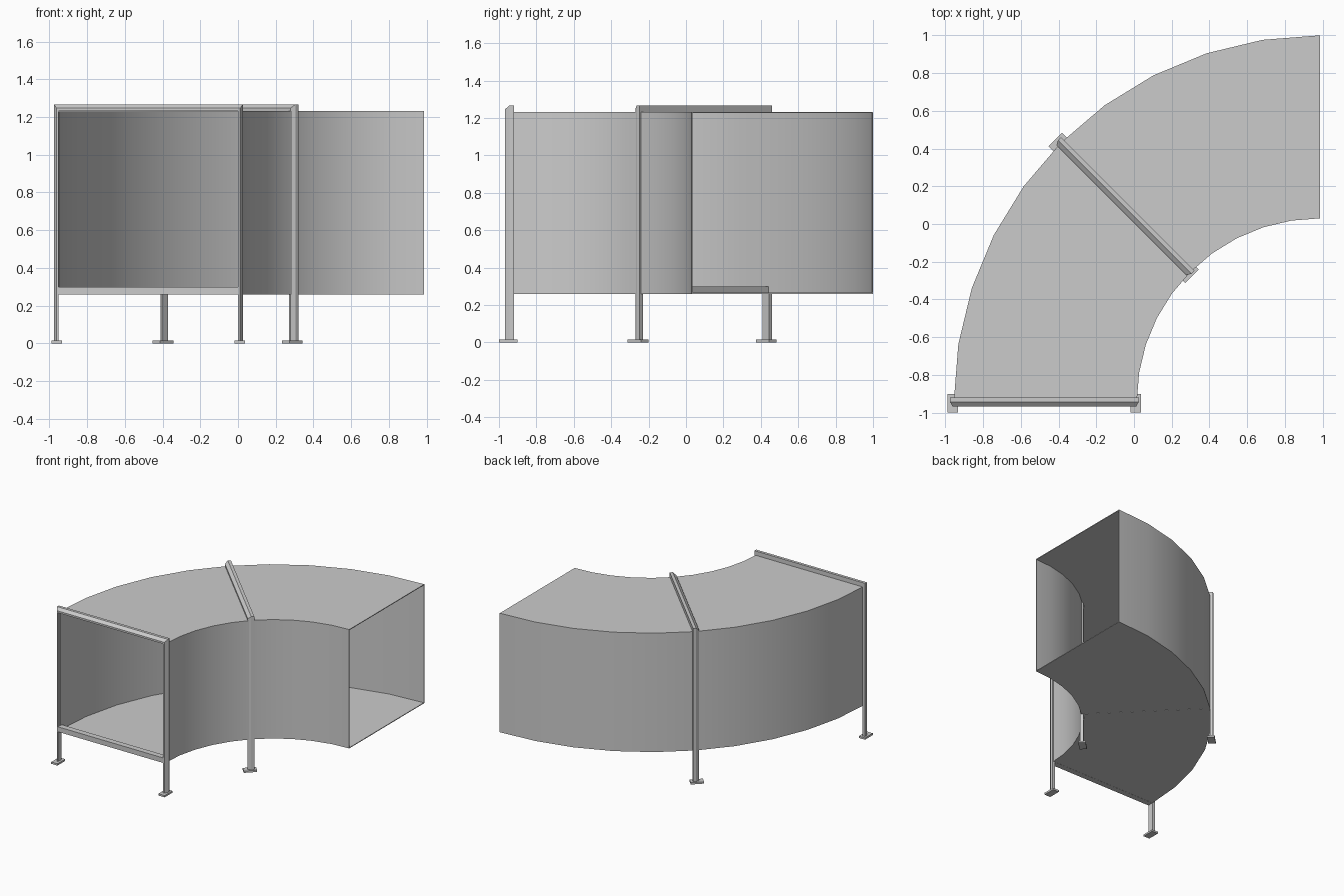
import bpy, bmesh, math
from mathutils import Matrix, Vector

if "Cube" in bpy.data.objects:
    bpy.data.objects.remove(bpy.data.objects["Cube"])

CX, CY = 0.985, -0.94            # centre of the bend
R_IN, R_OUT = 0.97, 1.94         # duct walls
Z_LO, Z_HI = 0.26, 1.232         # duct floor and roof
SEGS, WALL = 10, 0.006


def place(r, z, t, deg):
    """Point at radius r, height z, pushed t along the duct at a bend angle."""
    a = math.radians(deg)
    radial = Vector((-math.sin(a), math.cos(a), 0))
    along = Vector((math.cos(a), math.sin(a), 0))
    return Vector((CX, CY, z)) + radial * r + along * t


def finish(bm, name):
    bmesh.ops.recalc_face_normals(bm, faces=bm.faces)
    me = bpy.data.meshes.new(name)
    bm.to_mesh(me)
    bm.free()
    ob = bpy.data.objects.new(name, me)
    bpy.context.collection.objects.link(ob)
    return ob


def skin(bm, rings):
    """Join successive closed rings with quads."""
    n = len(rings[0])
    for a, b in zip(rings, rings[1:]):
        for i in range(n):
            j = (i + 1) % n
            bm.faces.new((a[i], a[j], b[j], b[i]))


def block(name, r0, r1, z0, z1, t0, t1, deg):
    bm = bmesh.new()
    rings = [[bm.verts.new(place(r, z, t, deg)) for r, t in
              ((r0, t0), (r1, t0), (r1, t1), (r0, t1))] for z in (z0, z1)]
    skin(bm, rings)
    bm.faces.new(rings[0])
    bm.faces.new(rings[1])
    return finish(bm, name)


# curved square duct, open at both ends, thin walls
def loop(d):
    return [(R_IN + d, Z_LO + d), (R_OUT - d, Z_LO + d),
            (R_OUT - d, Z_HI - d), (R_IN + d, Z_HI - d)]


bm = bmesh.new()
shells = []
for d in (0, WALL):
    rings = [[bm.verts.new(place(r, z, 0, 90 * k / SEGS)) for r, z in loop(d)]
             for k in range(SEGS + 1)]
    skin(bm, rings)
    shells.append(rings)
for end in (0, -1):
    skin(bm, [shells[0][end], shells[1][end]])
duct = finish(bm, "curved_duct")
bpy.context.view_layer.objects.active = duct
duct.select_set(True)
bpy.ops.object.shade_smooth_by_angle(angle=math.radians(30))

# support frames: mitred chamfered angle section, (outward, along) profile
PROFILE = [(0, -0.027), (0.015, -0.027), (0.035, -0.003), (0.035, 0.02), (0, 0.02)]
P_OUT, P_IN = 1.936, 0.984       # inner faces of the posts

for tag, deg in (("front", 90), ("middle", 45)):
    bm = bmesh.new()
    path = [(P_OUT, 1, False), (P_OUT, 1, True), (P_IN, -1, True), (P_IN, -1, False)]
    rings = [[bm.verts.new(place(r + s * o * 0.7, Z_HI + o if top else 0.01, t, deg))
              for o, t in PROFILE] for r, s, top in path]
    skin(bm, rings)
    bm.faces.new(rings[0])
    bm.faces.new(rings[-1])
    finish(bm, tag + "_frame")
    # sill bar across the duct floor
    block(tag + "_sill", P_IN, P_OUT, Z_LO - 0.001, 0.30, -0.027, 0.02, deg)
    # foot plates
    for side, r in (("outer", 1.946), ("inner", 0.976)):
        block(f"{tag}_{side}_foot", r - 0.028, r + 0.028, 0, 0.015, -0.06, 0.04, deg)
    # the along direction points toward -y at the front end, so mirror it
    for ob in bpy.context.collection.objects:
        if ob.name.startswith(tag):
            c = place(0, 0, 0, deg)
            a = math.radians(deg)
            n = Vector((math.cos(a), math.sin(a), 0))
            d = (n.y > 0)
            if not d:
                ob.data.transform(Matrix.Translation(c) @ Matrix.Scale(-1, 4, n)
                                  @ Matrix.Translation(-c))
                ob.data.flip_normals()
